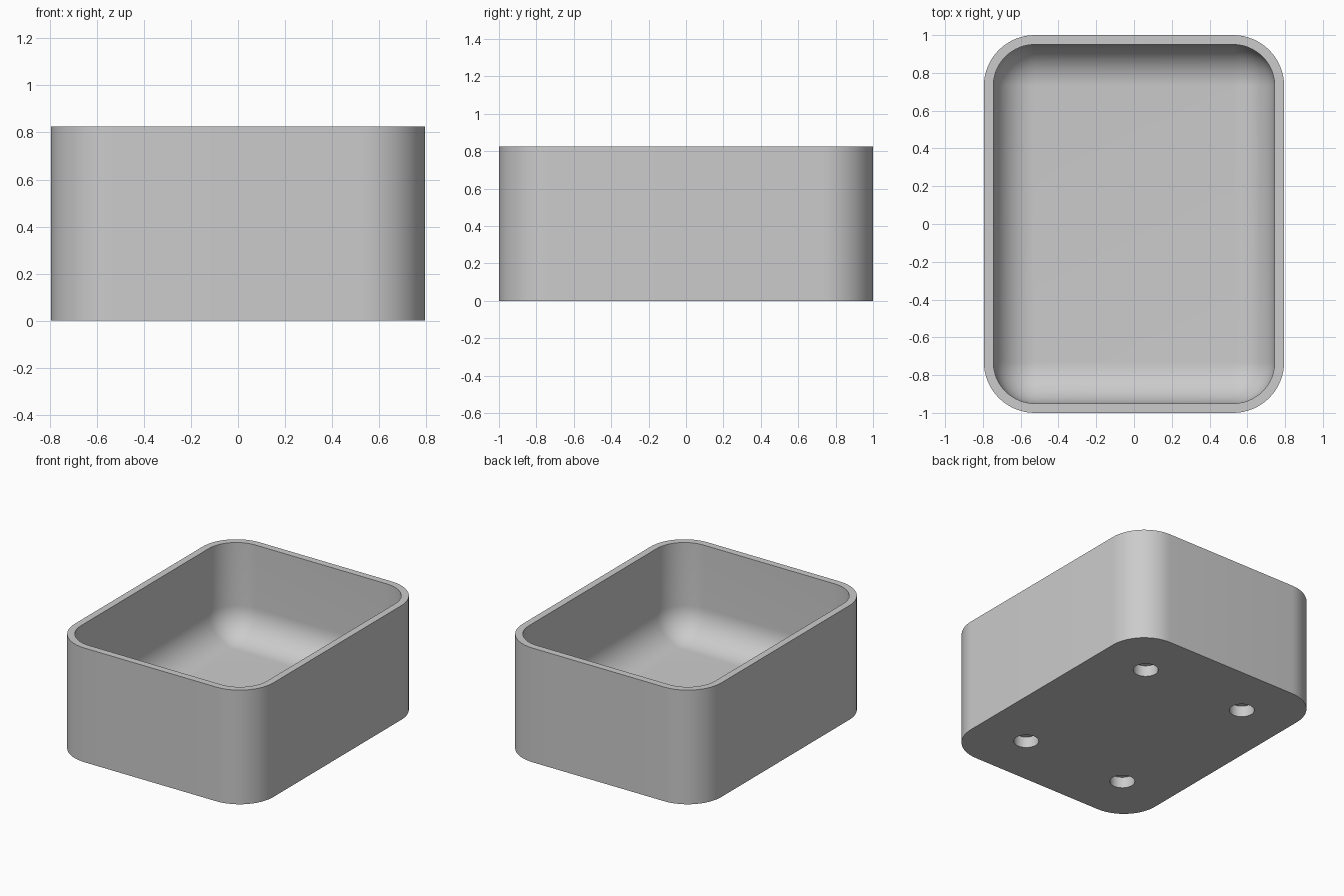
import bpy, bmesh
from math import sin, cos, pi

cube = bpy.data.objects.get("Cube")
if cube:
    bpy.data.objects.remove(cube)

HALF_X, HALF_Y, HEIGHT = 0.795, 1.0, 0.825
CORNER, WALL, FLOOR = 0.27, 0.05, 0.15
FILLET = CORNER - WALL
HOLE_X, HOLE_Y, HOLE_R, HOLE_DEPTH = 0.415, 0.615, 0.083, 0.08
STEPS = 16

grey = bpy.data.materials.new("light grey")
grey.use_nodes = True
colour = (0.6, 0.6, 0.6, 1)
grey.diffuse_color = colour
grey.node_tree.nodes["Principled BSDF"].inputs["Base Color"].default_value = colour


def rounded_loop(bm, inset, z):
    """Rounded rectangle of vertices, set in from the outside wall."""
    r = CORNER - inset
    verts = []
    for quarter, (sx, sy) in enumerate([(1, 1), (-1, 1), (-1, -1), (1, -1)]):
        for i in range(STEPS + 1):
            a = (quarter + i / STEPS) * pi / 2
            verts.append(bm.verts.new((sx * (HALF_X - CORNER) + r * cos(a),
                                       sy * (HALF_Y - CORNER) + r * sin(a), z)))
    return verts


def finish(bm, name):
    bmesh.ops.recalc_face_normals(bm, faces=bm.faces)
    mesh = bpy.data.meshes.new(name)
    bm.to_mesh(mesh)
    bm.free()
    mesh.materials.append(grey)
    obj = bpy.data.objects.new(name, mesh)
    bpy.context.collection.objects.link(obj)
    return obj


# Tray: outside wall, rim, inside wall, then a rounded fillet to the floor
levels = [(0, 0), (0, HEIGHT), (WALL, HEIGHT)]
for i in range(STEPS + 1):
    a = i / STEPS * pi / 2
    levels.append((WALL + FILLET * (1 - cos(a)), FLOOR + FILLET * (1 - sin(a))))

bm = bmesh.new()
loops = [rounded_loop(bm, inset, z) for inset, z in levels]
for low, high in zip(loops, loops[1:]):
    for i in range(len(low)):
        j = (i + 1) % len(low)
        bm.faces.new((low[i], low[j], high[j], high[i]))
bm.faces.new(loops[0])
bm.faces.new(loops[-1])
bmesh.ops.remove_doubles(bm, verts=bm.verts, dist=0.0001)
tray = finish(bm, "tray")

# Four blind round holes in the underside
bm = bmesh.new()
for sx in (-1, 1):
    for sy in (-1, 1):
        made = bmesh.ops.create_cone(bm, cap_ends=True, segments=48, radius1=HOLE_R,
                                     radius2=HOLE_R, depth=2 * HOLE_DEPTH)
        bmesh.ops.translate(bm, verts=made["verts"], vec=(sx * HOLE_X, sy * HOLE_Y, 0))
cutter = finish(bm, "hole_cutter")
cutter.hide_render = True

cut = tray.modifiers.new("foot holes", "BOOLEAN")
cut.operation = "DIFFERENCE"
cut.solver = "EXACT"
cut.object = cutter
bpy.ops.object.select_all(action="DESELECT")
tray.select_set(True)
bpy.context.view_layer.objects.active = tray
bpy.ops.object.modifier_apply(modifier=cut.name)
bpy.data.objects.remove(cutter)
bpy.ops.object.shade_smooth_by_angle(angle=pi / 6)
